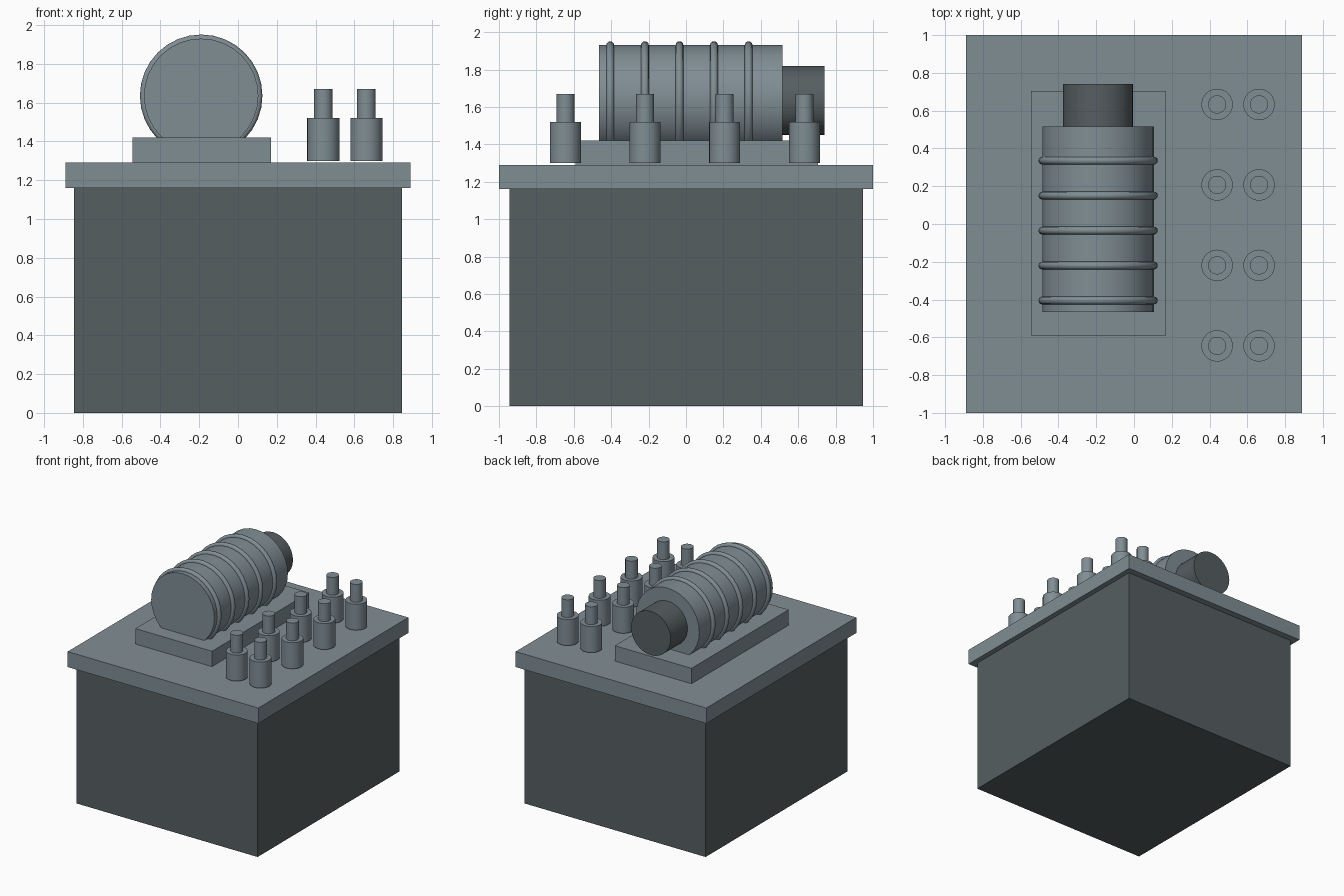
import bpy
import math

cube = bpy.data.objects.get("Cube")
if cube:
    bpy.data.objects.remove(cube, do_unlink=True)


def material(name, rgb):
    mat = bpy.data.materials.new(name)
    mat.use_nodes = True
    mat.diffuse_color = (*rgb, 1)
    mat.node_tree.nodes["Principled BSDF"].inputs["Base Color"].default_value = (*rgb, 1)
    return mat


light_grey = material("light blue grey", (0.216, 0.270, 0.296))
dark_grey = material("dark grey", (0.093, 0.112, 0.119))


def finish(name, mat, smooth=False):
    obj = bpy.context.object
    obj.name = name
    obj.data.materials.append(mat)
    if smooth:
        bpy.ops.object.shade_smooth_by_angle(angle=math.radians(35))
    return obj


def box(name, low, high, mat):
    centre = [(a + b) / 2 for a, b in zip(low, high)]
    bpy.ops.mesh.primitive_cube_add(size=1, location=centre)
    obj = finish(name, mat)
    obj.scale = [b - a for a, b in zip(low, high)]
    bpy.ops.object.transform_apply(location=False, rotation=False, scale=True)


def upright(name, x, y, radius, bottom, top, mat):
    bpy.ops.mesh.primitive_cylinder_add(vertices=32, radius=radius, depth=top - bottom,
                                        location=(x, y, (bottom + top) / 2))
    finish(name, mat, True)


def lying(name, radius, front, back, mat):
    bpy.ops.mesh.primitive_cylinder_add(vertices=32, radius=radius, depth=back - front,
                                        location=(DRUM_X, (front + back) / 2, DRUM_Z),
                                        rotation=(math.pi / 2, 0, 0))
    finish(name, mat, True)


DRUM_X, DRUM_Z, DRUM_R = -0.19, 1.635, 0.295

# Tank, lid and drum plinth
box("tank", (-0.845, -0.945, 0), (0.845, 0.945, 1.16), dark_grey)
box("lid", (-0.89, -1, 1.16), (0.89, 1, 1.29), light_grey)
box("plinth", (-0.545, -0.59, 1.29), (0.17, 0.705, 1.42), light_grey)

# Drum with its rear cap and bands
lying("drum", DRUM_R, -0.465, 0.515, light_grey)
lying("rear_cap", 0.185, 0.515, 0.74, dark_grey)
for i in range(5):
    bpy.ops.mesh.primitive_torus_add(major_radius=DRUM_R, minor_radius=0.021,
                                     major_segments=32, minor_segments=12,
                                     location=(DRUM_X, -0.405 + 0.185 * i, DRUM_Z),
                                     rotation=(math.pi / 2, 0, 0))
    finish(f"drum_band_{i + 1}", light_grey, True)

# Two rows of stepped terminals
for row, x in enumerate((0.44, 0.662)):
    for i in range(4):
        y = -0.645 + 0.426 * i
        tag = f"{row + 1}_{i + 1}"
        upright(f"terminal_base_{tag}", x, y, 0.083, 1.30, 1.52, light_grey)
        upright(f"terminal_pin_{tag}", x, y, 0.048, 1.52, 1.67, light_grey)
